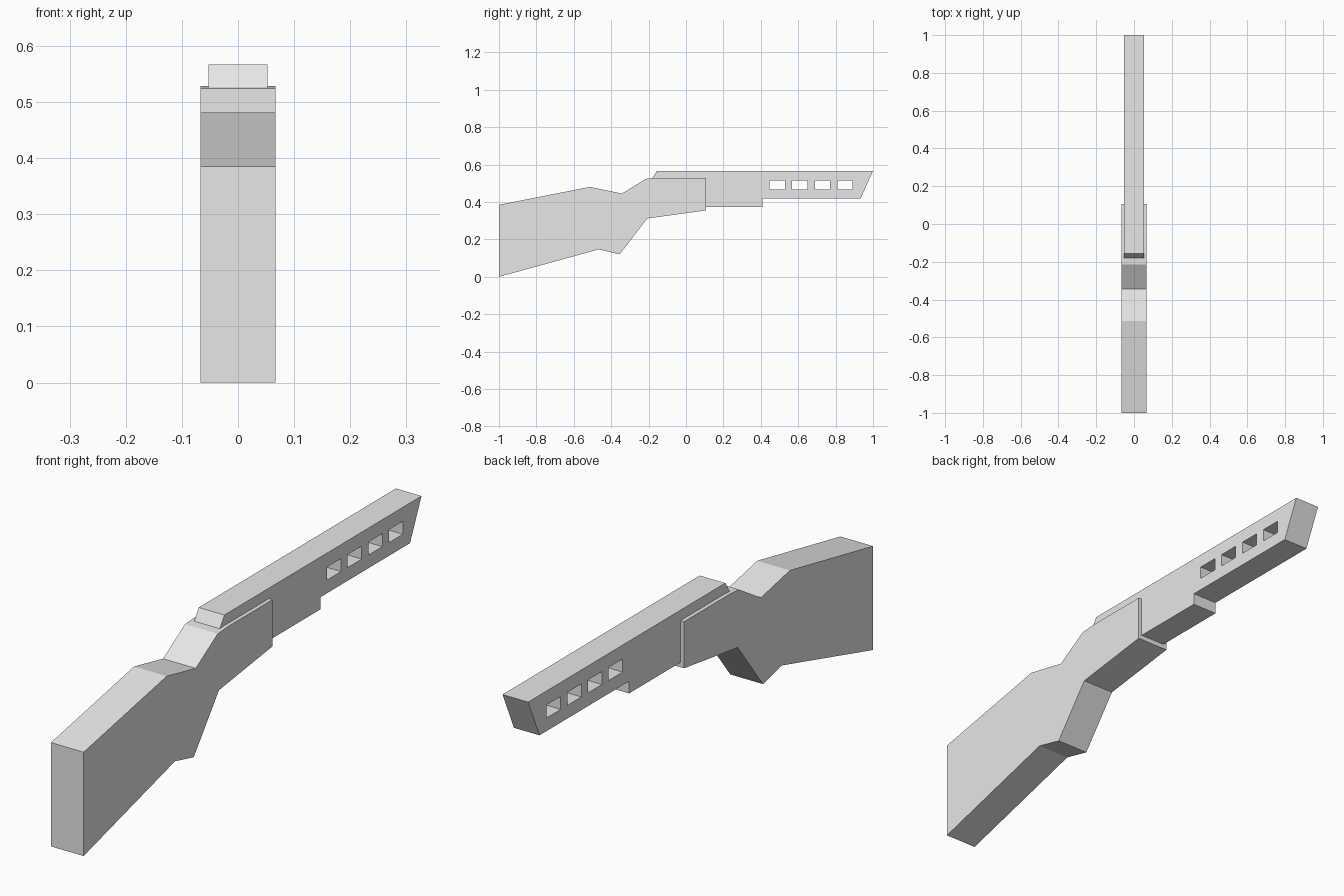
import bpy
import bmesh

cube = bpy.data.objects.get("Cube")
if cube:
    bpy.data.objects.remove(cube, do_unlink=True)

GREY = (0.8, 0.8, 0.8, 1.0)
grey = bpy.data.materials.new("plain_grey")
grey.use_nodes = True
grey.diffuse_color = GREY
grey.node_tree.nodes["Principled BSDF"].inputs["Base Color"].default_value = GREY


def prism(name, profile, half_width):
    """Extrude a side profile of (y, z) points evenly across x."""
    bm = bmesh.new()
    face = bm.faces.new([bm.verts.new((-half_width, y, z)) for y, z in profile])
    side = bmesh.ops.extrude_face_region(bm, geom=[face])
    verts = [v for v in side["geom"] if isinstance(v, bmesh.types.BMVert)]
    bmesh.ops.translate(bm, verts=verts, vec=(2 * half_width, 0, 0))
    bmesh.ops.recalc_face_normals(bm, faces=bm.faces)
    mesh = bpy.data.meshes.new(name)
    bm.to_mesh(mesh)
    bm.free()
    mesh.materials.append(grey)
    obj = bpy.data.objects.new(name, mesh)
    bpy.context.collection.objects.link(obj)
    return obj


# Shoulder stock with grip and fore-end
prism("stock", [
    (-1, 0), (-0.465, 0.147), (-0.355, 0.12), (-0.207, 0.312),
    (0.107, 0.355), (0.107, 0.528), (-0.15, 0.528), (-0.215, 0.524),
    (-0.343, 0.445), (-0.513, 0.481), (-1, 0.385),
], 0.067)

# Barrel with stepped underside and slanted muzzle
barrel = prism("barrel", [
    (-0.185, 0.373), (0.408, 0.373), (0.408, 0.418), (0.933, 0.418),
    (1, 0.567), (-0.155, 0.567), (-0.185, 0.52),
], 0.0525)

# Row of vent slots cut through the barrel
for i in range(4):
    y = 0.488 + i * 0.1207
    slot = prism("slot_cutter", [
        (y - 0.041, 0.467), (y + 0.041, 0.467),
        (y + 0.041, 0.515), (y - 0.041, 0.515),
    ], 0.1)
    slot.hide_render = True
    cut = barrel.modifiers.new("slot", "BOOLEAN")
    cut.operation = "DIFFERENCE"
    cut.solver = "EXACT"
    cut.object = slot
    bpy.context.view_layer.objects.active = barrel
    bpy.ops.object.modifier_apply(modifier=cut.name)
    bpy.data.objects.remove(slot, do_unlink=True)
